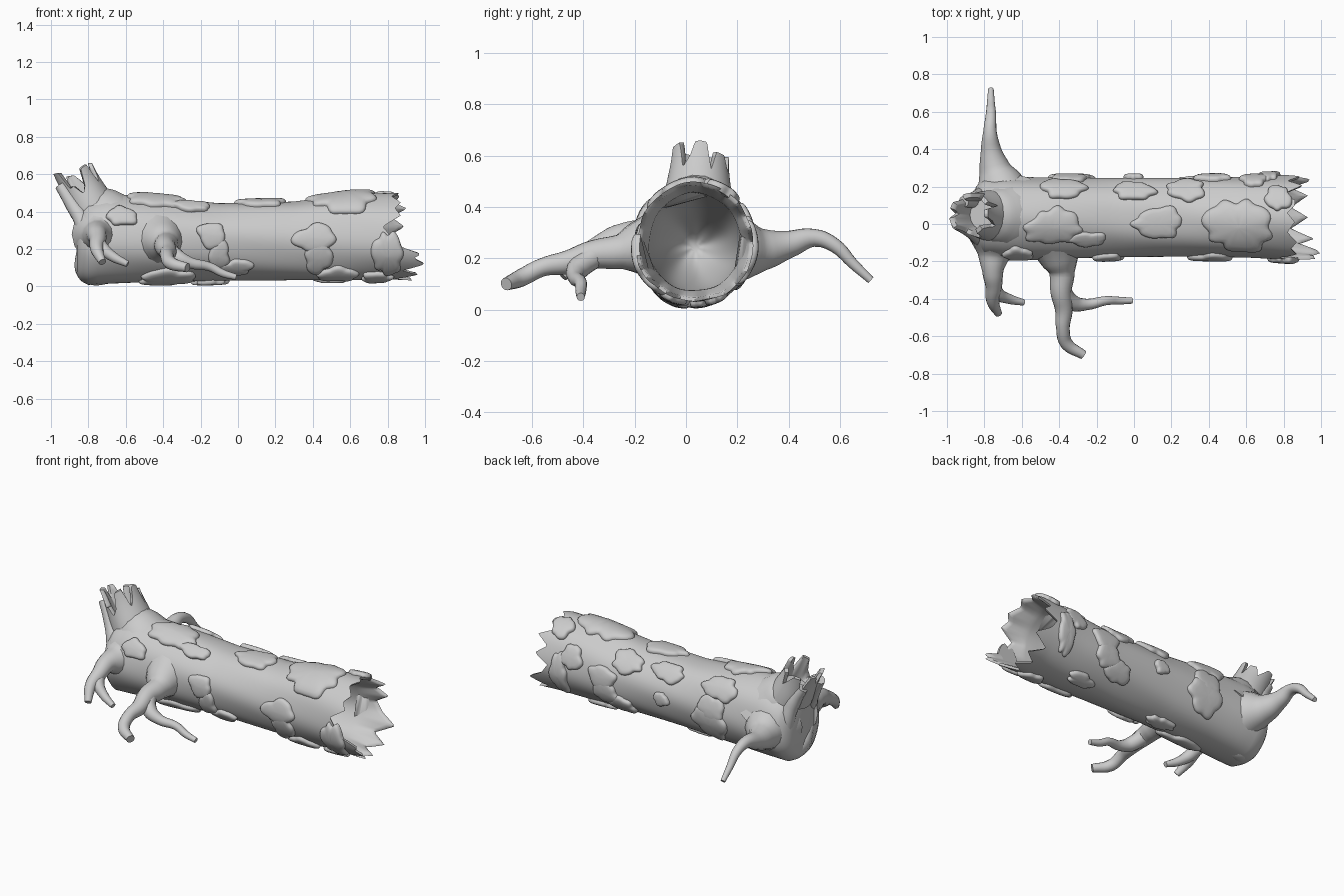
import bpy, bmesh, math, random
from mathutils import Vector

random.seed(4)
grey = bpy.data.materials.new("weathered grey")
grey.diffuse_color = (0.6, 0.6, 0.6, 1)


def lerp_table(table, x):
    if x <= table[0][0]:
        return table[0][1:]
    for a, b in zip(table, table[1:]):
        if x <= b[0]:
            t = (x - a[0]) / (b[0] - a[0])
            return [p + (q - p) * t for p, q in zip(a[1:], b[1:])]
    return table[-1][1:]


def smooth(ob, angle):
    ob.data.materials.append(grey)
    bpy.ops.object.select_all(action='DESELECT')
    ob.select_set(True)
    bpy.context.view_layer.objects.active = ob
    bpy.ops.object.shade_smooth_by_angle(angle=math.radians(angle))


# Skin a list of equal rings, closing both ends
def loft(name, rings, angle=60):
    bm = bmesh.new()
    vr = [[bm.verts.new(p) for p in r] for r in rings]
    n = len(rings[0])
    for r0, r1 in zip(vr, vr[1:]):
        for i in range(n):
            j = (i + 1) % n
            bm.faces.new((r0[i], r0[j], r1[j], r1[i]))
    bm.faces.new(vr[0])
    bm.faces.new(vr[-1])
    bmesh.ops.recalc_face_normals(bm, faces=bm.faces)
    me = bpy.data.meshes.new(name)
    bm.to_mesh(me)
    bm.free()
    ob = bpy.data.objects.new(name, me)
    bpy.context.collection.objects.link(ob)
    smooth(ob, angle)


# Log shape: x, centre y, centre z, half width, half height
STATIONS = [(-0.86, 0.03, 0.21, 0.13, 0.15), (-0.84, 0.03, 0.225, 0.18, 0.20),
            (-0.80, 0.03, 0.235, 0.215, 0.23), (-0.7, 0.03, 0.25, 0.225, 0.24),
            (-0.5, 0.03, 0.25, 0.22, 0.23), (-0.1, 0.035, 0.242, 0.21, 0.207),
            (0.3, 0.035, 0.245, 0.21, 0.21), (0.6, 0.035, 0.26, 0.215, 0.23),
            (0.8, 0.035, 0.265, 0.225, 0.23), (1.0, 0.035, 0.262, 0.235, 0.235)]


def log_point(x, a, off=0.0):
    cy, cz, ry, rz = lerp_table(STATIONS, x)
    w = 1 + 0.012 * math.sin(3 * a + 4 * x) + 0.008 * math.sin(7 * a - 5 * x)
    return Vector((x, cy + (ry * w + off) * math.cos(a), cz + (rz * w + off) * math.sin(a)))


# Splintered rim: angle in degrees, x of each tip and notch
RIM = [(0, .80), (14, .89), (28, .82), (42, .90), (56, .80), (66, .86), (74, .86), (84, .82), (96, .86),
       (110, .82), (126, .87), (138, .84), (150, .87), (166, .775), (180, .82), (190, .84),
       (202, .98), (208, .94), (217, 1.0), (231, .88), (240, .96), (255, .84), (270, .93),
       (284, .84), (300, .93), (314, .83), (331, .945), (346, .84), (360, .80)]
N = 120


def rim_x(a):
    return lerp_table(RIM, math.degrees(a) % 360)[0]


# Hollow log: outer skin, rim, then inner skin tapering to a deep bowl
angles = [2 * math.pi * i / N for i in range(N)]
rings = [[log_point(-0.86 + 0.015 * k, a) for a in angles] for k in range(5)]
for k in range(1, 31):
    rings.append([log_point(-0.8 + 1.5 * k / 30, a) for a in angles])
for k in range(1, 8):
    rings.append([log_point(0.7 + (rim_x(a) - 0.7) * k / 7, a) for a in angles])
for k in range(7, 0, -1):
    rings.append([log_point(0.7 + (rim_x(a) - 0.01 - 0.7) * k / 7, a, -0.014 - 0.004 * (7 - k)) for a in angles])
for k in range(14):
    t = k / 14 * math.pi / 2
    rings.append([log_point(0.7 - 0.6 * math.sin(t), a, -0.04 - 0.17 * (1 - math.cos(t))) for a in angles])
loft("hollow_log", rings)


# Branches and roots: tapered tubes through x, y, z, radius
def limb(name, pts, res=5):
    cu = bpy.data.curves.new(name, 'CURVE')
    cu.dimensions = '3D'
    cu.bevel_depth = 1.0
    cu.bevel_resolution = 5
    cu.resolution_u = res
    cu.use_fill_caps = True
    sp = cu.splines.new('BEZIER')
    sp.bezier_points.add(len(pts) - 1)
    for bp, (x, y, z, r) in zip(sp.bezier_points, pts):
        bp.co = (x, y, z)
        bp.radius = r
        bp.handle_left_type = bp.handle_right_type = 'AUTO'
    ob = bpy.data.objects.new(name, cu)
    bpy.context.collection.objects.link(ob)
    bpy.ops.object.select_all(action='DESELECT')
    ob.select_set(True)
    bpy.context.view_layer.objects.active = ob
    bpy.ops.object.convert(target='MESH')
    smooth(bpy.context.object, 50)


limb("back_root", [(-.69, .12, .24, .19), (-.715, .21, .235, .13), (-.745, .30, .235, .083), (-.765, .40, .255, .054),
                   (-.77, .50, .28, .035), (-.765, .58, .25, .028), (-.765, .65, .18, .021), (-.765, .72, .115, .015)])
limb("front_root", [(-.42, -.08, .25, .17), (-.40, -.18, .24, .11), (-.385, -.26, .225, .068), (-.39, -.36, .215, .057),
                    (-.375, -.46, .185, .047), (-.38, -.56, .165, .036), (-.36, -.64, .125, .035), (-.27, -.70, .10, .025)])
limb("front_root_fork", [(-.40, -.33, .23, .05), (-.33, -.42, .16, .044), (-.25, -.43, .125, .03),
                         (-.15, -.41, .105, .024), (-.08, -.41, .07, .021), (-.01, -.41, .05, .016)])
limb("left_root", [(-.74, -.08, .28, .15), (-.75, -.17, .275, .085), (-.755, -.25, .28, .057), (-.75, -.33, .25, .045),
                   (-.755, -.41, .20, .035), (-.725, -.48, .13, .02)])
limb("left_root_fork", [(-.76, -.29, .26, .04), (-.73, -.37, .21, .036), (-.67, -.40, .16, .027), (-.59, -.42, .12, .017)])

# Broken upright stub: flared foot plus a hollow splintered collar
limb("stub_foot", [(-.65, .04, .26, .23), (-.70, .04, .35, .185), (-.755, .045, .42, .142), (-.80, .05, .47, .09)])
SPLINTERS = [(0, 1), (14, .97), (24, .45), (36, .8), (58, .78), (72, .5), (95, .85), (118, .87), (132, .45),
             (146, .95), (166, .97), (178, .7), (192, 1), (222, 1), (236, .6), (250, .62), (266, .4),
             (280, .55), (292, .95), (316, 1), (328, .5), (342, .72), (350, .98), (360, 1)]


def collar_point(a, t, s):
    c, k = math.cos(a), math.sin(a)
    w = 1 - 0.10 * math.sin(math.pi * min(t, 1))
    base = Vector((-.775 + .115 * c * s, .045 + .135 * k * s, .415 + .05 * c * s))
    top = Vector((-.885 + .105 * c * s * w, .055 + .115 * k * s * w, .63 + .03 * c))
    return base.lerp(top, t)


def tip(a):
    return lerp_table(SPLINTERS, math.degrees(a) % 360)[0]


collar = [[collar_point(a, tip(a) * k / 8, 1) for a in angles] for k in range(9)]
collar += [[collar_point(a, 0.3 + (tip(a) - 0.3) * k / 8, .78 - .02 * (8 - k)) for a in angles] for k in range(8, -1, -1)]
loft("stub_collar", collar)

# Bark ridges running from stub and foot down the closed end
limb("end_ridge", [(-.95, .0, .54, .03), (-.88, -.03, .43, .04), (-.83, -.07, .34, .045), (-.82, -.10, .24, .03)])
limb("end_ridge_back", [(-.91, .12, .52, .03), (-.85, .13, .42, .045), (-.82, .15, .30, .045), (-.82, .13, .12, .03)])
limb("foot_ridge", [(-.83, -.06, .20, .035), (-.80, .02, .09, .07), (-.76, .05, .08, .075), (-.68, .04, .10, .075)])


# Moss patches: lobed domes wrapped on the log. x, angle, half length, half arc, lobes
def moss(name, x0, deg, rx, ra, lobes):
    n, ph = 64, [random.uniform(0, 6.28) for _ in range(4)]
    rings = []
    for s, h in ((.05, .024), (.35, .024), (.65, .023), (.83, .021), (.94, .016), (1.0, .007), (1.0, -.012)):
        ring = []
        for i in range(n):
            t = 2 * math.pi * i / n
            q = s * (0.96 + 0.07 * math.sin(lobes * t + ph[0]) + 0.07 * math.sin(2 * t + ph[1])
                     + 0.07 * math.sin(3 * t + ph[2]) + 0.03 * math.sin((lobes + 3) * t + ph[3]))
            a = math.radians(deg) + ra * q * math.sin(t) / 0.225
            ring.append(log_point(x0 + rx * q * math.cos(t), a, h))
        rings.append(ring)
    loft(name, rings)


PATCHES = [(-.38, 43, .12, .08, 6), (-.43, 103, .15, .11, 8), (-.25, 122, .10, .05, 5), (0, 48, .11, .07, 6),
           (.28, 45, .11, .08, 6), (.13, 98, .14, .09, 6), (.56, 104, .18, .17, 8), (.64, 22, .07, .08, 5),
           (-.14, 172, .08, .075, 4), (-.10, 202, .06, .09, 4), (-.01, 222, .09, .06, 5),
           (.41, 178, .11, .085, 4), (.43, 206, .08, .10, 4), (.53, 236, .11, .06, 5),
           (.80, 205, .08, .14, 7), (.74, 248, .09, .06, 6), (.77, 62, .07, .08, 5),
           (-.38, 245, .16, .08, 6), (-.15, 275, .10, .05, 8), (.50, 292, .10, .05, 5),
           (.42, 8, .09, .08, 5), (.40, 346, .09, .09, 5), (.30, 326, .09, .08, 5),
           (.72, 350, .06, .14, 6), (.0, 3, .05, .05, 4),
           (-.35, 10, .09, .09, 5), (-.34, 345, .12, .12, 6), (-.62, 148, .08, .06, 5)]
for i, p in enumerate(PATCHES):
    moss("moss_patch_%d" % i, *p)
